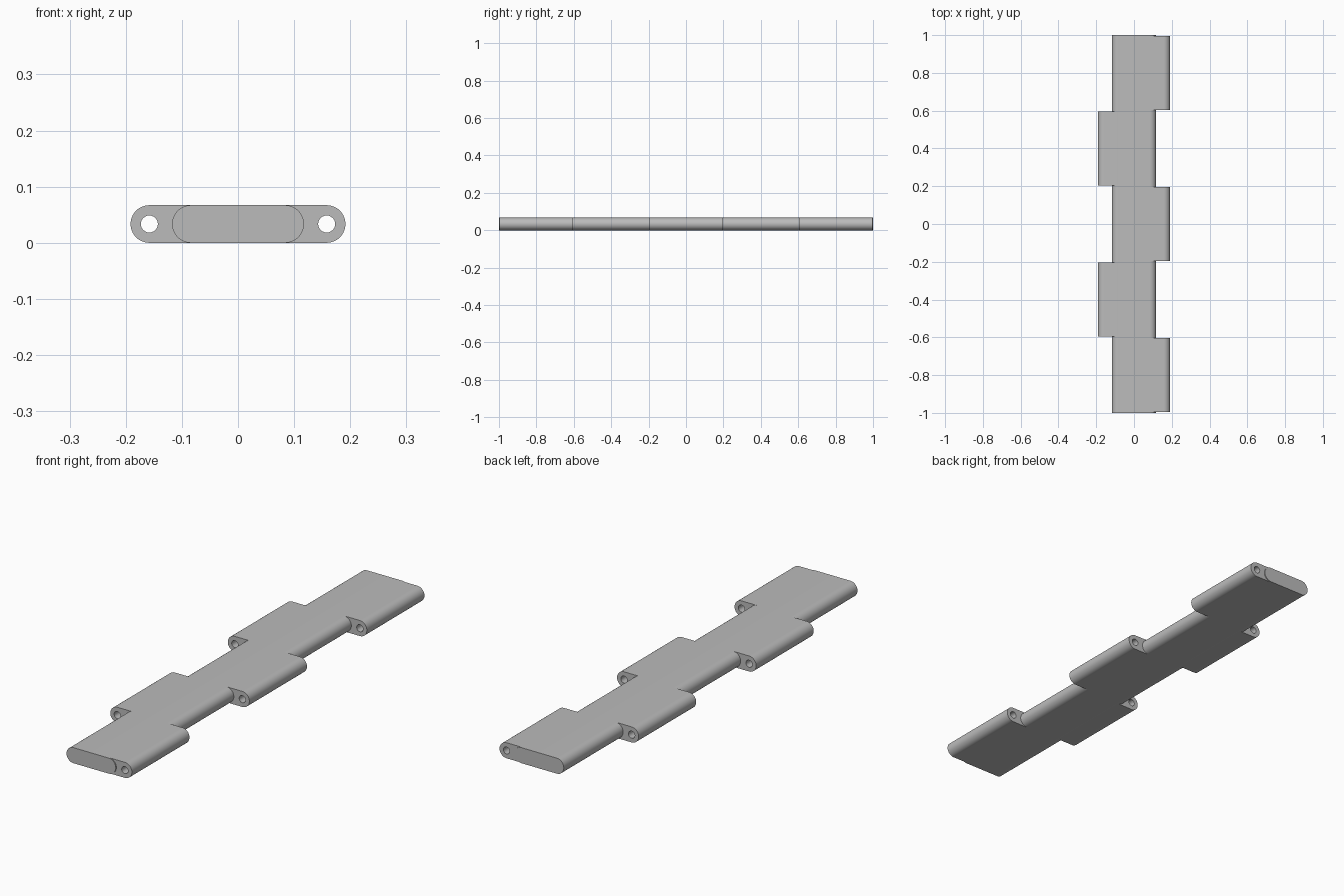
import bpy
import bmesh
from math import sin, cos, pi

if "Cube" in bpy.data.objects:
    bpy.data.objects.remove(bpy.data.objects["Cube"], do_unlink=True)

HEIGHT = 0.067
R = HEIGHT / 2          # radius of every rounded edge
CORE_X = 0.1175 - R     # centre of the core's rounded edge
LUG_X = 0.1915 - R      # centre of the hinge pin hole
HOLE_R = 0.0152
PITCH = 0.4             # length of one hinge segment
GAP = 0.004             # clearance at each knuckle end
STEPS = 24

grey = bpy.data.materials.new("plain grey")
grey.use_nodes = True
colour = (0.5, 0.5, 0.5, 1)
grey.diffuse_color = colour
grey.node_tree.nodes["Principled BSDF"].inputs["Base Color"].default_value = colour


def arc(cx, start, end, radius=R, steps=STEPS):
    """Points of an arc in the x-z plane, at mid height."""
    angles = [start + (end - start) * i / steps for i in range(steps + 1)]
    return [(cx + radius * cos(a), R + radius * sin(a)) for a in angles]


def extrude_profile(name, loops, y0, y1):
    """Fill closed x-z loops (outline, then holes) and extrude along y."""
    bm = bmesh.new()
    edges = []
    for loop in loops:
        verts = [bm.verts.new((x, y0, z)) for x, z in loop]
        edges += [bm.edges.new((v, verts[i - 1])) for i, v in enumerate(verts)]
    bmesh.ops.triangle_fill(bm, edges=edges, use_beauty=True)
    result = bmesh.ops.extrude_face_region(bm, geom=bm.faces[:], use_keep_orig=True)
    moved = [g for g in result["geom"] if isinstance(g, bmesh.types.BMVert)]
    bmesh.ops.translate(bm, verts=moved, vec=(0, y1 - y0, 0))
    bmesh.ops.recalc_face_normals(bm, faces=bm.faces[:])
    mesh = bpy.data.meshes.new(name)
    bm.to_mesh(mesh)
    bm.free()
    mesh.materials.append(grey)
    obj = bpy.data.objects.new(name, mesh)
    bpy.context.collection.objects.link(obj)
    bpy.ops.object.select_all(action="DESELECT")
    obj.select_set(True)
    bpy.context.view_layer.objects.active = obj
    bpy.ops.object.shade_smooth_by_angle(angle=pi / 6)


# Long flat slat with two rounded edges
slat = arc(CORE_X, -pi / 2, pi / 2) + arc(-CORE_X, pi / 2, 3 * pi / 2)
extrude_profile("slat_core", [slat], -1, 1)

# Knuckle wraps the slat's rounded edge and carries the pin hole
knuckle = arc(LUG_X, -pi / 2, pi / 2) + arc(CORE_X, pi / 2, -pi / 2)
hole = arc(LUG_X, 0, 2 * pi, HOLE_R)[:-1]

# Five knuckles alternate between the two sides
for i in range(5):
    side = 1 if i % 2 == 0 else -1
    loops = [[(side * x, z) for x, z in loop] for loop in (knuckle, hole)]
    start = -1 + i * PITCH
    label = "left" if side > 0 else "right"
    extrude_profile(f"{label}_knuckle_{i + 1}", loops, start + GAP, start + PITCH - GAP)
